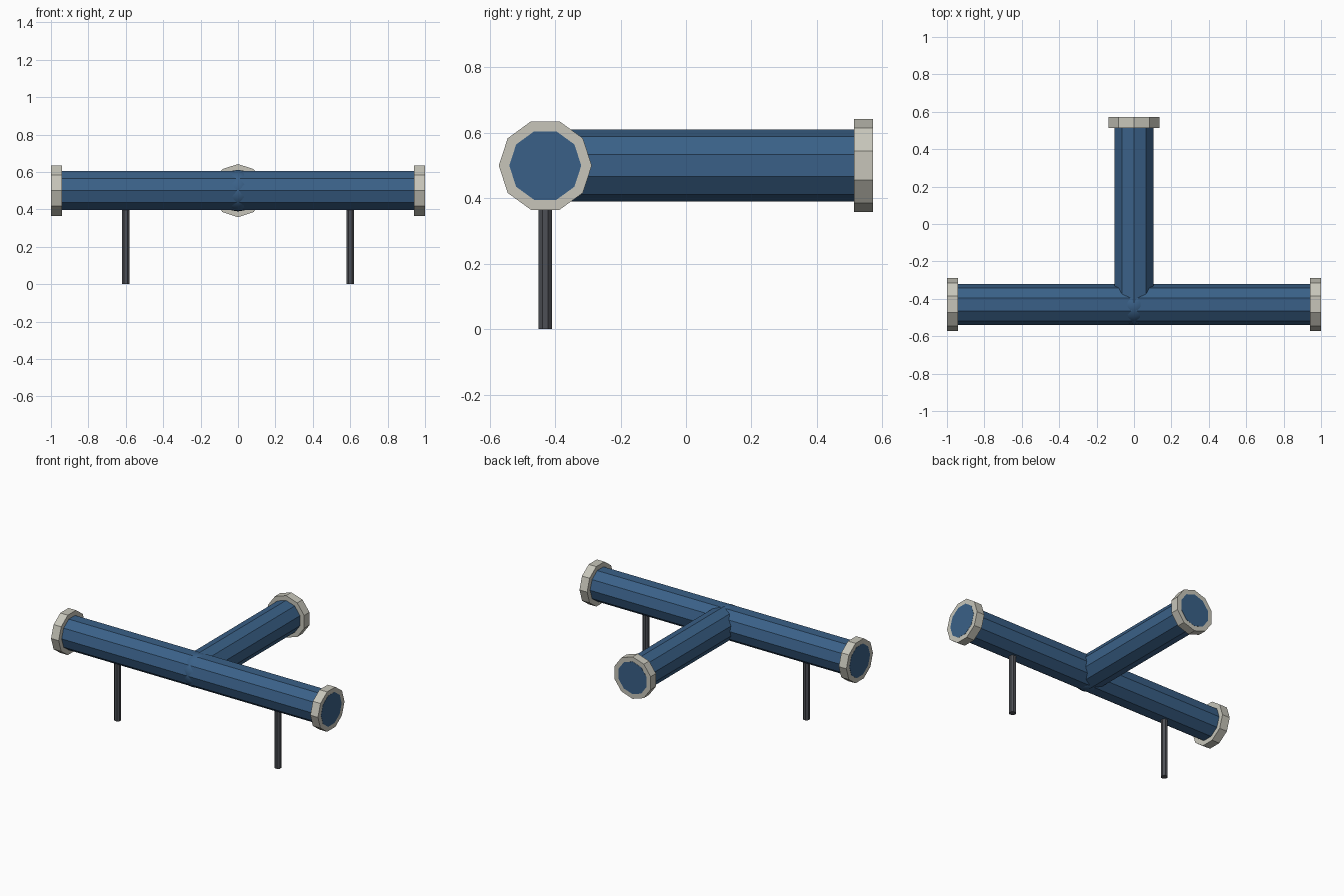
import bpy
import math
from mathutils import Matrix, Vector

if "Cube" in bpy.data.objects:
    bpy.data.objects.remove(bpy.data.objects["Cube"])

CY, CZ = -0.43, 0.5          # pipe axis position
PIPE_R, FLANGE_R, FLANGE_T = 0.11, 0.142, 0.058
END_Y = 0.572


def material(name, rgb):
    m = bpy.data.materials.new(name)
    m.diffuse_color = (*rgb, 1.0)
    m.use_nodes = True
    m.node_tree.nodes["Principled BSDF"].inputs["Base Color"].default_value = m.diffuse_color
    return m


BLUE = material("pipe_blue", (0.042, 0.118, 0.245))
GREY = material("flange_grey", (0.57, 0.56, 0.49))
DARK = material("leg_dark", (0.075, 0.08, 0.092))


def prism(name, start, end, radius, sides, mat, turn=0.0):
    """Flat-sided cylinder between two points; turn spins it on its own axis."""
    a, b = Vector(start), Vector(end)
    d = b - a
    axis = d.normalized()
    # reference direction of the first corner: z for flat runs, x for uprights
    u = Vector((1, 0, 0)) if abs(axis.z) > 0.5 else Vector((0, 0, 1))
    v = axis.cross(u)
    ring = []
    for i in range(sides):
        t = 2 * math.pi * i / sides + turn
        ring.append((u * math.cos(t) + v * math.sin(t)) * radius)
    verts = [a + p for p in ring] + [b + p for p in ring]
    faces = [(i, (i + 1) % sides, sides + (i + 1) % sides, sides + i) for i in range(sides)]
    faces += [tuple(reversed(range(sides))), tuple(range(sides, 2 * sides))]
    mesh = bpy.data.meshes.new(name)
    mesh.from_pydata(verts, [], faces)
    mesh.materials.append(mat)
    obj = bpy.data.objects.new(name, mesh)
    bpy.context.collection.objects.link(obj)
    return obj


LIP = 0.001                   # pipe ends show as thin discs on the flanges
QUARTER = math.pi / 2

# main pipe and its end flanges
prism("main_pipe", (-1, CY, CZ), (1, CY, CZ), PIPE_R, 10, BLUE, QUARTER)
for side, label in ((-1, "left"), (1, "right")):
    prism(label + "_flange", (side * (1 - FLANGE_T), CY, CZ), (side * (1 - LIP), CY, CZ),
          FLANGE_R, 10, GREY, QUARTER)

# branch pipe and its flange
prism("branch_pipe", (0, CY, CZ), (0, END_Y, CZ), PIPE_R, 10, BLUE)
prism("branch_flange", (0, END_Y - FLANGE_T, CZ), (0, END_Y - LIP, CZ), FLANGE_R, 10, GREY)

# rounded joint where the pipes meet
bpy.ops.mesh.primitive_uv_sphere_add(segments=16, ring_count=10, radius=0.111, location=(0, CY, CZ))
joint = bpy.context.object
joint.name = "joint"
joint.data.materials.append(BLUE)
bpy.ops.object.shade_smooth()

# support legs
for side, label in ((-1, "left"), (1, "right")):
    prism(label + "_leg", (side * 0.6, CY, 0), (side * 0.6, CY, 0.3954),
          0.022, 8, DARK, math.pi / 8)
